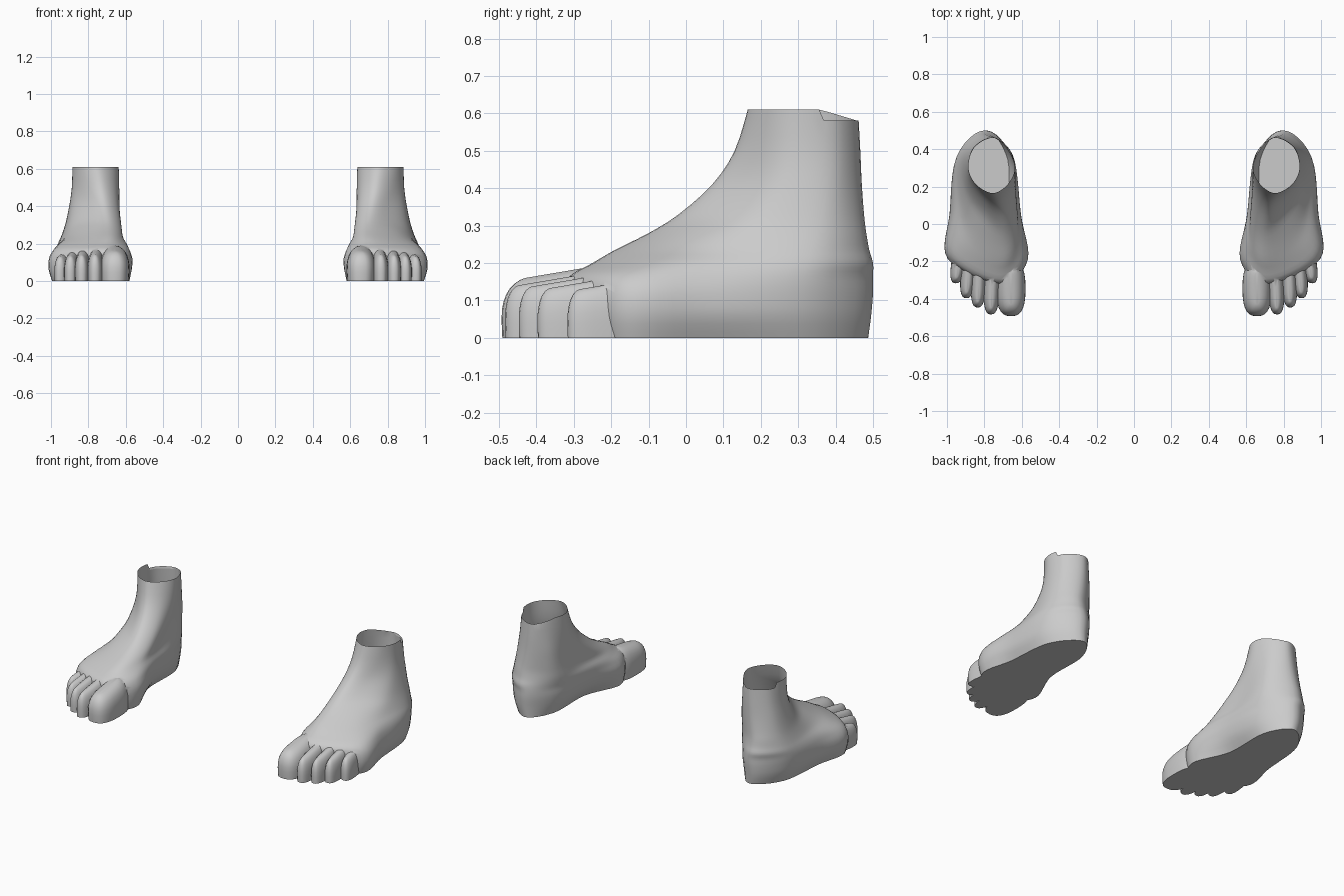
import bpy, bmesh, math

if "Cube" in bpy.data.objects:
    bpy.data.objects.remove(bpy.data.objects["Cube"])

skin = bpy.data.materials.new("plain_grey")
skin.diffuse_color = (0.6, 0.6, 0.6, 1)
skin.use_nodes = True
skin.node_tree.nodes["Principled BSDF"].inputs["Base Color"].default_value = skin.diffuse_color


def spline(p, q, r, s, t):
    """Catmull-Rom between tuples q and r."""
    return tuple(0.5 * (2*b + (c-a)*t + (2*a-5*b+4*c-d)*t*t + (3*b-a-3*c+d)*t**3)
                 for a, b, c, d in zip(p, q, r, s))


def loft(name, rings):
    """Closed skin over equal-length rings, capped at both ends."""
    bm = bmesh.new()
    loops = [[bm.verts.new(p) for p in ring] for ring in rings]
    n = len(loops[0])
    for a, b in zip(loops, loops[1:]):
        for i in range(n):
            j = (i + 1) % n
            bm.faces.new((a[i], a[j], b[j], b[i]))
    bm.faces.new(loops[0])
    last = loops[-1]
    mid = bm.verts.new([sum(v.co[k] for v in last) / n for k in range(3)])
    for i in range(n):
        bm.faces.new((last[i], last[(i + 1) % n], mid))
    bmesh.ops.recalc_face_normals(bm, faces=bm.faces)
    mesh = bpy.data.meshes.new(name)
    bm.to_mesh(mesh)
    bm.free()
    mesh.materials.append(skin)
    ob = bpy.data.objects.new(name, mesh)
    bpy.context.collection.objects.link(ob)
    return ob


# Foot and ankle, one row per height:
# z, front y, back y, front x, inner x (ball, arch, heel), back x, outer x (heel, middle, ball)
LEVELS = [
    (0.00, -.31, .487, .71, .580, .665, .675, .78, .920, .955, .980),
    (0.06, -.32, .495, .71, .570, .625, .658, .79, .940, .982, .993),
    (0.12, -.32, .500, .71, .569, .608, .650, .79, .948, .985, .990),
    (0.165, -.31, .500, .71, .585, .606, .650, .79, .950, .975, .965),
    (0.20, -.25, .500, .71, .603, .612, .650, .80, .945, .958, .925),
    (0.235, -.19, .490, .70, .620, .626, .648, .80, .935, .933, .870),
    (0.28, -.10, .482, .70, .626, .633, .653, .80, .920, .915, .835),
    (0.33, -.02, .476, .70, .633, .635, .658, .79, .905, .902, .805),
    (0.41, .07, .470, .715, .648, .635, .665, .775, .885, .892, .805),
    (0.50, .13, .466, .735, .662, .635, .675, .765, .867, .886, .825),
    (0.61, .165, .460, .755, .675, .638, .682, .760, .855, .885, .845),
]


def foot_ring(row):
    z, yf, yb, xf, ib, im, ih, xb, oh, om, ob = row
    length = yb - yf
    ball, mid, heel = yf + .16*length, yf + .46*length, yf + .82*length
    pts = [(xf, yf), (ib, ball), (im, mid), (ih, heel),
           (xb, yb), (oh, heel), (om, mid), (ob, ball)]
    ring = []
    for i in range(8):
        for k in range(6):
            x, y = spline(pts[i-1], pts[i], pts[(i+1) % 8], pts[(i+2) % 8], k / 6)
            # the ankle rim dips at the back, more on the outer side
            drop = 0
            if z > .6 and y > .36:
                drop = .042 if x > .77 else .03 * (y - .36) / .1
            ring.append((x, y, z - drop))
    return ring


rings, last = [], len(LEVELS) - 1
for i in range(last):
    for k in range(3):
        rings.append(foot_ring(spline(LEVELS[max(i-1, 0)], LEVELS[i], LEVELS[i+1],
                                      LEVELS[min(i+2, last)], k / 3)))
rings.append(foot_ring(LEVELS[-1]))
foot = loft("left_foot", rings)

# Toes: tip x, tip y, width, height at tip, length, sideways lean toward the root
TOES = [
    (.658, -.495, .160, .150, .30, .00),
    (.765, -.485, .090, .135, .30, -.01),
    (.836, -.448, .084, .132, .28, -.01),
    (.897, -.398, .082, .128, .26, -.02),
    (.953, -.318, .080, .125, .22, -.03),
]


def make_toe(index, x, tip, width, height, length, lean):
    rings = []
    for f in (0, .12, .3, .5, .65, .77, .86, .93, .975, .995):
        shrink = (1 - f**3.6) ** (1 / 2.4)
        shrink *= 1 - .05 * (1 - min(f / .5, 1))
        ring = []
        for k in range(28):
            a = 2 * math.pi * k / 28
            c, s = math.cos(a), math.sin(a)
            px = math.copysign(abs(c) ** .75, c) * width / 2 * shrink
            # keep the tip blunt as the toe rounds over
            half = length / 2 - (1 - shrink) * width * .5
            py = math.copysign(abs(s) ** .75, s) * half
            back = py + length / 2
            z = f * (height + .17 * back)
            ring.append((x + px + lean * back / length, tip + back, z))
        rings.append(ring)
    return loft(f"toe_{index}", rings)


# Fuse the toes into the foot
for n, data in enumerate(TOES):
    toe = make_toe(n + 1, *data)
    mod = foot.modifiers.new("fuse", 'BOOLEAN')
    mod.operation, mod.solver, mod.object = 'UNION', 'EXACT', toe
    fused = bpy.data.meshes.new_from_object(
        foot.evaluated_get(bpy.context.evaluated_depsgraph_get()))
    foot.modifiers.clear()
    foot.data = fused
    bpy.data.objects.remove(toe)

# Open the ankle
bm = bmesh.new()
bm.from_mesh(foot.data)
lid = [f for f in bm.faces if f.normal.z > .4 and f.calc_center_median().z > .54]
bmesh.ops.delete(bm, geom=lid, context='FACES')
bm.to_mesh(foot.data)

# Mirrored foot
bmesh.ops.scale(bm, vec=(-1, 1, 1), verts=bm.verts)
bmesh.ops.reverse_faces(bm, faces=bm.faces)
mirror = bpy.data.meshes.new("right_foot")
bm.to_mesh(mirror)
bm.free()
mirror.materials.append(skin)
other = bpy.data.objects.new("right_foot", mirror)
bpy.context.collection.objects.link(other)

for ob in (foot, other):
    ob.select_set(True)
bpy.context.view_layer.objects.active = foot
bpy.ops.object.shade_smooth_by_angle(angle=math.radians(40))
